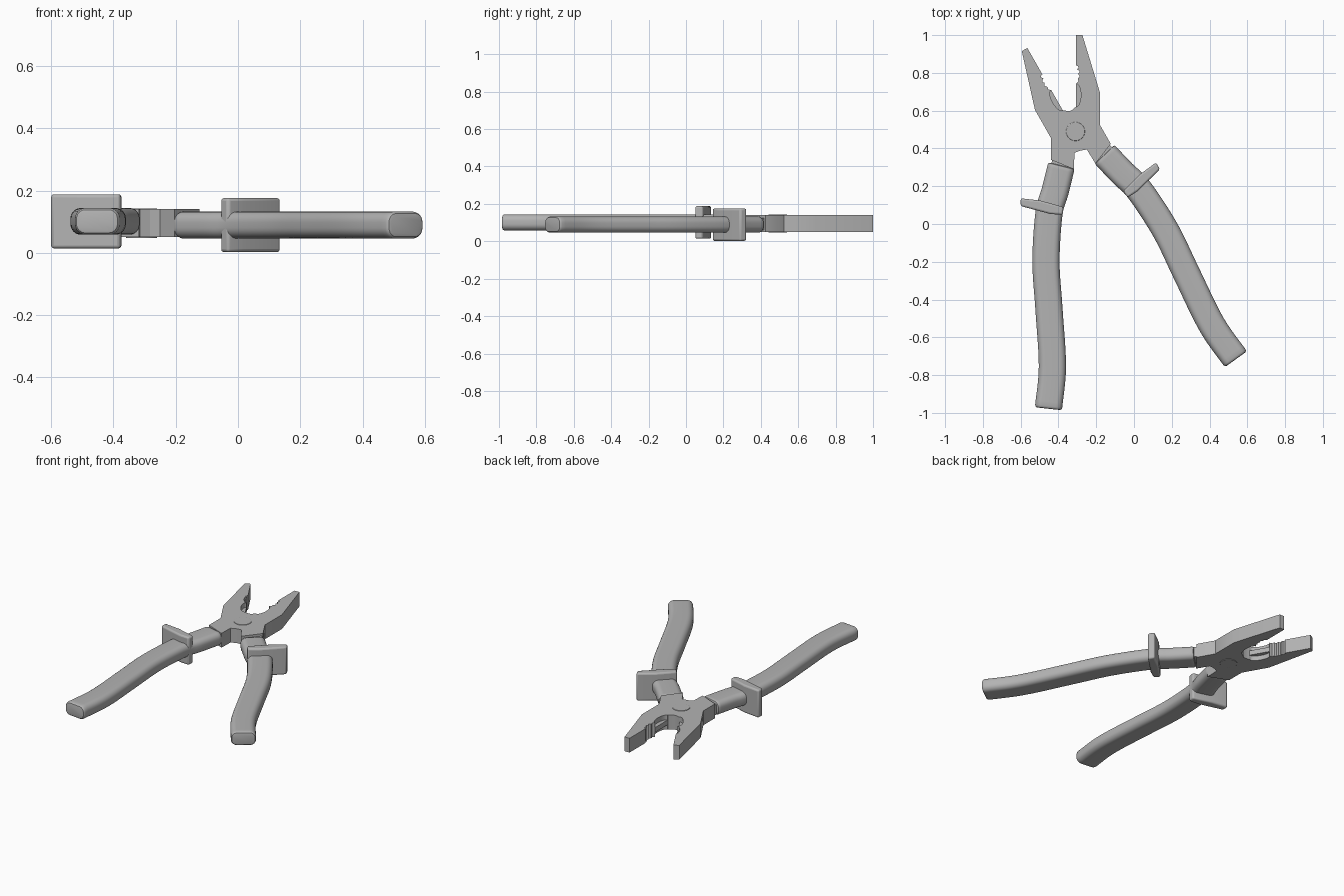
import bpy, bmesh, math
from mathutils import Matrix, Vector

cube = bpy.data.objects.get("Cube")
if cube:
    bpy.data.objects.remove(cube, do_unlink=True)

PIVOT = Vector((-0.31, 0.49, 0.095))   # hinge centre
OPEN = math.radians(29.6)              # opening angle between the two halves
HALF = 0.045                           # half thickness of the steel

grey = bpy.data.materials.new("plain_grey")
grey.use_nodes = True
colour = (0.45, 0.45, 0.45, 1)
grey.diffuse_color = colour
grey.node_tree.nodes["Principled BSDF"].inputs["Base Color"].default_value = colour


def finish(name, bm, bevel=0):
    """Turn a bmesh into a shaded object, with an optional rounded edge."""
    bmesh.ops.recalc_face_normals(bm, faces=bm.faces)
    mesh = bpy.data.meshes.new(name)
    bm.to_mesh(mesh)
    bm.free()
    mesh.materials.append(grey)
    ob = bpy.data.objects.new(name, mesh)
    bpy.context.collection.objects.link(ob)
    if bevel:
        mod = ob.modifiers.new("rounded_edges", "BEVEL")
        mod.width, mod.segments, mod.limit_method = bevel, 3, "ANGLE"
        mod.angle_limit = math.radians(40)
    bpy.ops.object.select_all(action="DESELECT")
    ob.select_set(True)
    bpy.context.view_layer.objects.active = ob
    bpy.ops.object.shade_smooth_by_angle(angle=math.radians(35))
    return ob


def prism(name, outline, z0, z1, bevel=0):
    bm = bmesh.new()
    face = bm.faces.new([bm.verts.new((x, y, z0)) for x, y in outline])
    new = bmesh.ops.extrude_face_region(bm, geom=[face])["geom"]
    verts = [v for v in new if isinstance(v, bmesh.types.BMVert)]
    bmesh.ops.translate(bm, verts=verts, vec=(0, 0, z1 - z0))
    return finish(name, bm, bevel)


def arc(cx, cy, rx, ry, a0, a1, n):
    angles = [math.radians(a0 + (a1 - a0) * i / n) for i in range(n + 1)]
    return [(cx + rx * math.cos(a), cy + ry * math.sin(a)) for a in angles]


def spline(points, steps):
    """Smooth path through the points."""
    p = [Vector(q) for q in points]
    p = [2 * p[0] - p[1]] + p + [2 * p[-1] - p[-2]]
    path = []
    for a, b, c, d in zip(p, p[1:], p[2:], p[3:]):
        for i in range(steps):
            t = i / steps
            path.append(0.5 * (2 * b + (c - a) * t + (2 * a - 5 * b + 4 * c - d) * t * t
                               + (3 * b - a - 3 * c + d) * t ** 3))
    return path + [p[-2]]


def section(w, h, r):
    """Rounded rectangle."""
    ring = []
    for k, (sx, sy) in enumerate([(1, 1), (-1, 1), (-1, -1), (1, -1)]):
        ring += arc(sx * (w - r), sy * (h - r), r, r, 90 * k, 90 * k + 90, 6)
    return ring


def grip(name, points, w, h, r, z):
    path = spline(points, 6)
    n = len(path)
    bm = bmesh.new()
    rings = []

    def ring(i, along, inset):
        tangent = (path[min(i + 1, n - 1)] - path[max(i - 1, 0)]).normalized()
        side = Vector((-tangent.y, tangent.x))
        centre = path[i] + tangent * along
        rings.append([bm.verts.new((*(centre + side * u), z + v))
                      for u, v in section(w - inset, h - inset, r - inset)])

    # rounded lip, body, rounded butt
    ring(0, 0, 0.01)
    ring(0, 0.003, 0.003)
    ring(0, 0.01, 0)
    for i in range(1, n - 1):
        ring(i, 0, 0)
    for along, inset in ((-0.014, 0), (-0.007, 0.002), (-0.002, 0.006), (0, 0.013)):
        ring(n - 1, along, inset)
    for a, b in zip(rings, rings[1:]):
        for i in range(len(a)):
            j = (i + 1) % len(a)
            bm.faces.new((a[i], a[j], b[j], b[i]))
    bm.faces.new(rings[0])
    bm.faces.new(rings[-1])
    return finish(name, bm)


# Jaw, hinge plate and neck in one outline; origin at the hinge
teeth = [(0.003, 0.35)]
for i in range(4):
    y = 0.35 - i * 0.024
    depth = 0.019 if i in (1, 2) else 0.013
    teeth += [(depth, y - 0.004), (depth + 0.004, y - 0.012), (depth - 0.005, y - 0.021)]
recess = arc(0.003, 0.192, 0.026, 0.062, 90, -90, 12)
outline = ([(-0.13, -0.15), (-0.008, -0.2), (-0.005, -0.106), (0.06, -0.096),
            (0.105, -0.03), (0.13, 0.037), (0.13, 0.205), (0.037, 0.51), (0.003, 0.51)]
           + teeth + recess + [(0, 0.115), (-0.035, 0.107), (-0.065, 0.112),
                               (-0.1, 0.03), (-0.13, -0.035)])
jaw = prism("jaw", outline, -HALF, HALF)

# Cutting edge standing in the recess
blade = prism("cutting_edge", arc(0.003, 0.192, 0.03, 0.062, 90, -90, 12), -0.015, 0.015)

# Steel core joining neck and grip
core = prism("neck_core", [(-0.115, -0.12), (-0.02, -0.15), (-0.035, -0.24), (-0.135, -0.2)],
             -0.03, 0.034)

# Handle sleeve and finger guard
handle = grip("handle_grip", [(-0.074, -0.181), (-0.108, -0.318), (-0.14, -0.434), (-0.156, -0.688),
                              (-0.14, -0.942), (-0.122, -1.244), (-0.143, -1.468)],
              0.072, 0.043, 0.034, 0.006)
guard = prism("finger_guard", [(-0.29, -0.354), (-0.185, -0.366), (-0.063, -0.4),
                               (-0.068, -0.441), (-0.132, -0.437), (-0.29, -0.395)],
              -0.081, 0.093, 0.01)

# Second half: the first one turned over and swung open
swing = Matrix.Rotation(OPEN, 4, "Z") @ Matrix.Rotation(math.pi, 4, "Y")
for ob in (jaw, blade, core, handle, guard):
    name = ob.name
    twin = ob.copy()
    twin.data = ob.data.copy()
    twin.data.transform(swing)
    bpy.context.collection.objects.link(twin)
    ob.name, twin.name = "right_" + name, "left_" + name
    ob.location = twin.location = PIVOT

# Hinge rivet
rivet = prism("hinge_rivet", arc(0, 0, 0.05, 0.05, 0, 348.75, 31), -HALF - 0.003, HALF + 0.003, 0.002)
rivet.location = PIVOT
